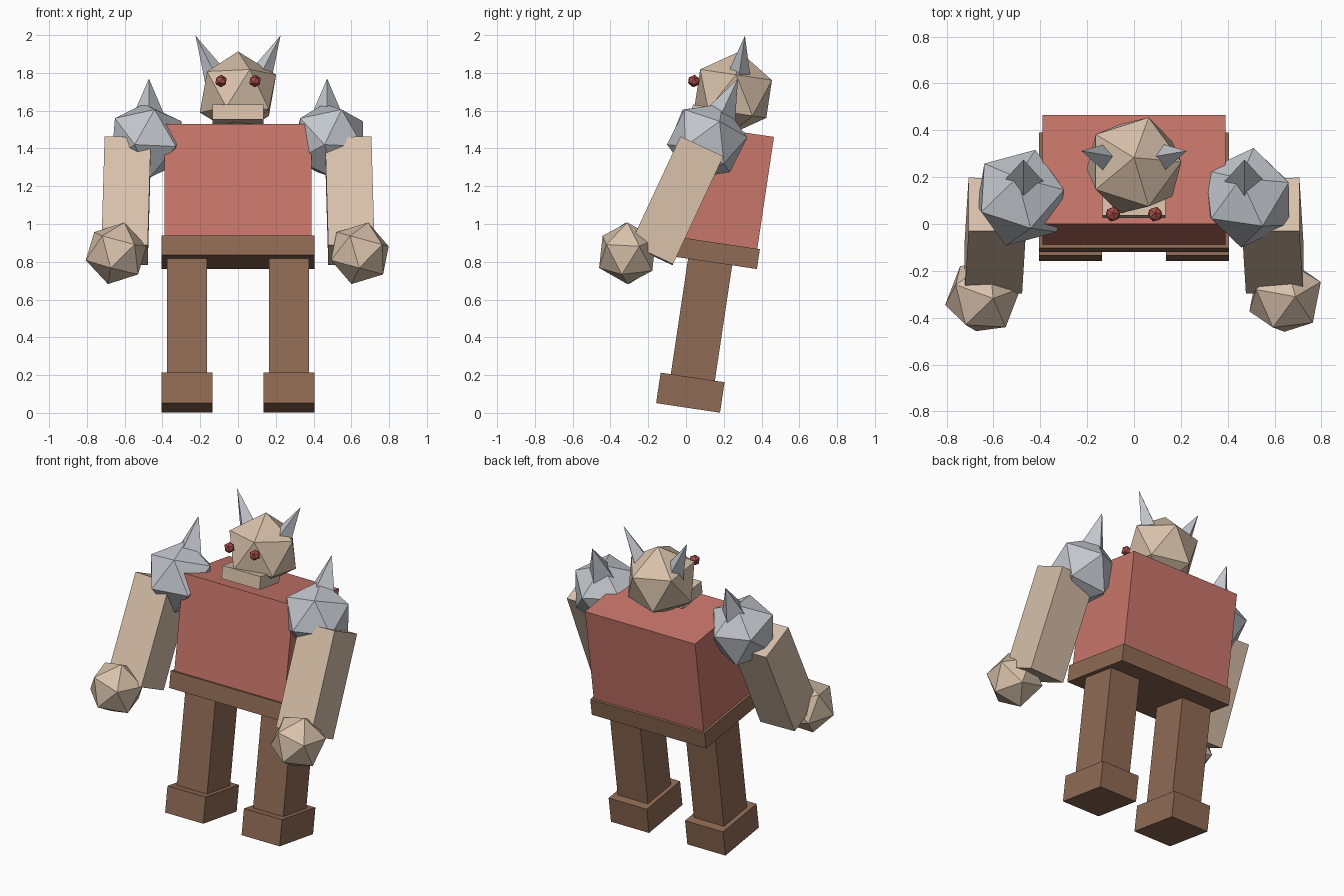
import bpy
from math import radians
from mathutils import Matrix, Vector

cube = bpy.data.objects.get("Cube")
if cube:
    bpy.data.objects.remove(cube, do_unlink=True)


def material(name, rgb):
    m = bpy.data.materials.new(name)
    m.use_nodes = True
    m.diffuse_color = (*rgb, 1)
    m.node_tree.nodes["Principled BSDF"].inputs["Base Color"].default_value = (*rgb, 1)
    return m


RED = material("shirt red", (0.58, 0.18, 0.144))
SKIN = material("skin beige", (0.68, 0.53, 0.40))
BROWN = material("leather brown", (0.275, 0.146, 0.088))
STEEL = material("pale steel", (0.54, 0.57, 0.61))
EYE = material("eye red", (0.40, 0.075, 0.07))

LEAN = Matrix.Rotation(radians(-8.5), 4, 'X')    # whole body leans back
SWING = Matrix.Rotation(radians(-25), 4, 'X')    # arms swing forward


def finish(name, mat, loc, rot):
    ob = bpy.context.object
    ob.name = name
    ob.data.materials.append(mat)
    ob.matrix_world = Matrix.Translation(loc) @ rot
    return ob


def box(name, mat, loc, size, rot=LEAN):
    bpy.ops.mesh.primitive_cube_add(size=1)
    ob = finish(name, mat, loc, rot)
    ob.data.transform(Matrix.Diagonal((*size, 1)))


def ball(name, mat, loc, radius, rot=LEAN):
    bpy.ops.mesh.primitive_ico_sphere_add(subdivisions=1, radius=radius)
    finish(name, mat, loc, rot)


def spike(name, tip, direction, length, radius, rot):
    """Four-sided cone whose point sits at tip."""
    bpy.ops.mesh.primitive_cone_add(vertices=4, radius1=radius, radius2=0, depth=length)
    finish(name, STEEL, Vector(tip) - direction.normalized() * length / 2, rot)


def orient(pole, side):
    """Rotation putting a ball's top corner at pole and its ring corner toward side."""
    z = Vector(pole).normalized()
    s = Vector(side)
    x = (s - z * s.dot(z)).normalized()
    return Matrix((x, z.cross(x), z)).transposed().to_4x4()


# Trunk
box("torso", RED, (0, 0.189, 1.199), (0.78, 0.47, 0.60))
box("belt", BROWN, (0, 0.136, 0.851), (0.81, 0.50, 0.106))

# Head
ball("head", SKIN, (0, 0.25, 1.69), 0.226)
box("jaw", SKIN, (0, 0.13, 1.578), (0.27, 0.20, 0.08))

shoulder_turn = orient((0.3, -0.56, 0.77), (0.82, 0.33, 0.46))
hand_turn = orient((0.26, 0, 0.96), (0.9, 0.37, 0.22))

# Paired parts
for side, s in (("left", 1), ("right", -1)):
    box(side + "_leg", BROWN, (s * 0.27, 0.083, 0.50), (0.214, 0.236, 0.66))
    box(side + "_boot", BROWN, (s * 0.271, 0.023, 0.107), (0.27, 0.342, 0.163))
    ball(side + "_eye", EYE, (s * 0.09, 0.042, 1.757), 0.034)

    horn_rot = LEAN @ Matrix.Rotation(radians(s * 26), 4, 'Y')
    spike(side + "_horn", (s * 0.225, 0.312, 1.997), horn_rot @ Vector((0, 0, 1)),
          0.27, 0.07, horn_rot)

    arm_rot = SWING @ Matrix.Rotation(radians(s * -1.5), 4, 'Y')
    box(side + "_arm", SKIN, (s * 0.592, -0.05, 1.123), (0.245, 0.25, 0.63), arm_rot)
    spike(side + "_shoulder_spike", (s * 0.472, 0.275, 1.77), SWING @ Vector((0, 0, 1)),
          0.25, 0.097, SWING)

    # The right-hand balls are the same shape turned slightly
    twist = Matrix.Rotation(radians(-10 if s < 0 else 0), 4, 'Z')
    ball(side + "_shoulder", STEEL, (s * 0.484, 0.112, 1.44), 0.215, twist @ shoulder_turn)
    ball(side + "_hand", SKIN, (s * 0.645, -0.31, 0.845), 0.169, twist @ hand_turn)
